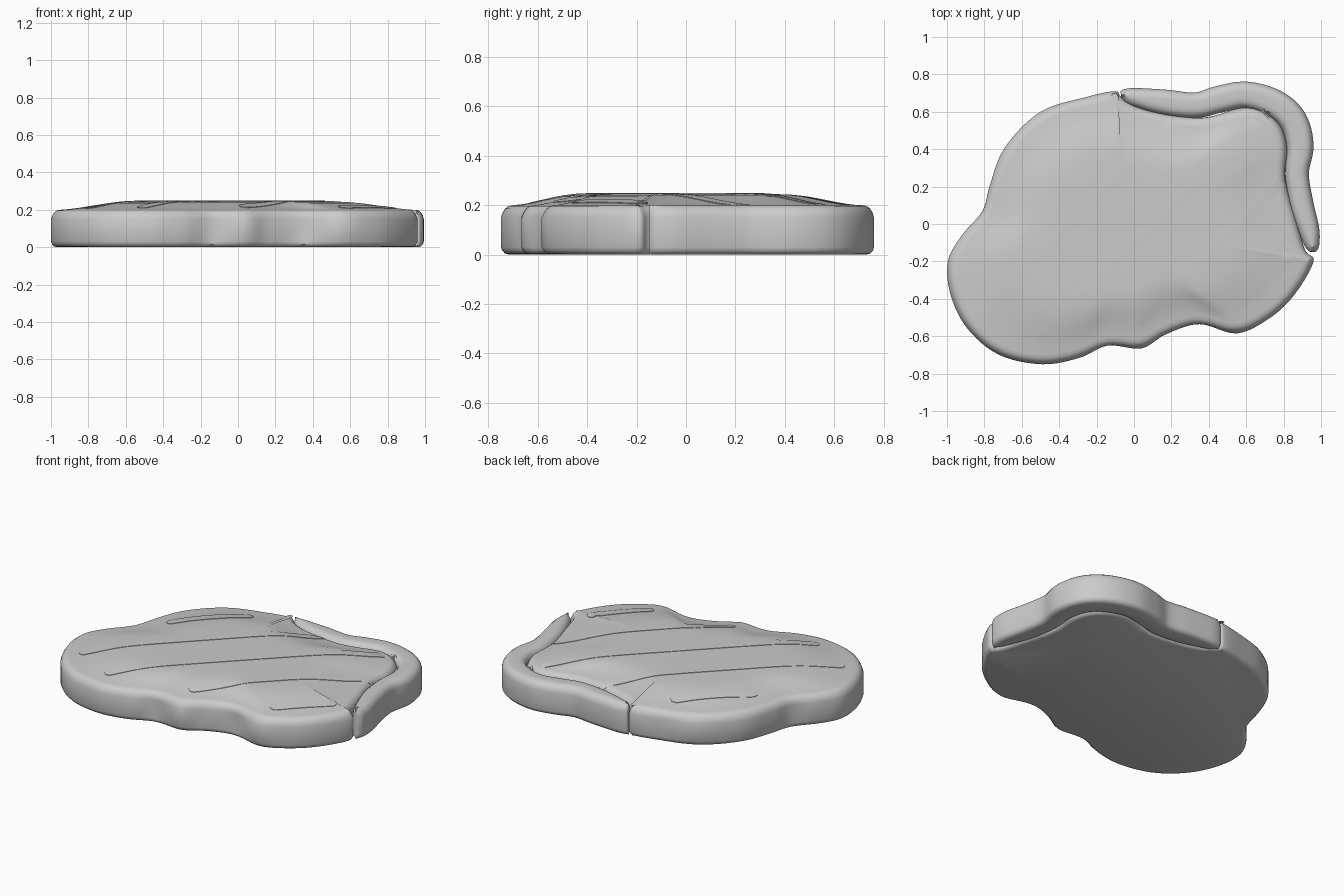
import bpy, bmesh, math
from mathutils import Vector
from mathutils.bvhtree import BVHTree

cube = bpy.data.objects.get("Cube")
if cube:
    bpy.data.objects.remove(cube, do_unlink=True)

grey = bpy.data.materials.new("plain grey")
grey.use_nodes = True
grey.diffuse_color = (0.6, 0.6, 0.6, 1)
grey.node_tree.nodes["Principled BSDF"].inputs["Base Color"].default_value = (0.6, 0.6, 0.6, 1)


def finish(name, bm):
    bmesh.ops.recalc_face_normals(bm, faces=bm.faces[:])
    mesh = bpy.data.meshes.new(name)
    bm.to_mesh(mesh)
    mesh.materials.append(grey)
    ob = bpy.data.objects.new(name, mesh)
    bpy.context.collection.objects.link(ob)
    bpy.ops.object.select_all(action='DESELECT')
    ob.select_set(True)
    bpy.context.view_layer.objects.active = ob
    bpy.ops.object.shade_smooth_by_angle(angle=math.radians(40))
    return ob


def spline(points, closed, steps):
    """Catmull-Rom curve through the points."""
    pts = [Vector(p) for p in points]
    n = len(pts)
    pick = (lambda i: pts[i % n]) if closed else (lambda i: pts[max(0, min(n - 1, i))])
    out = []
    for i in range(n if closed else n - 1):
        a, b, c, d = (pick(i + k) for k in (-1, 0, 1, 2))
        for s in range(steps):
            t = s / steps
            out.append(b + (c - a) * t / 2 + (a - b * 2.5 + c * 2 - d / 2) * t * t
                       + (b * 1.5 - a / 2 - c * 1.5 + d / 2) * t ** 3)
    if not closed:
        out.append(pts[-1])
    return out


def loft(rings, cap=True):
    """Bridge closed rings of equal size and cap both ends."""
    bm = bmesh.new()
    rows = [[bm.verts.new(p) for p in r] for r in rings]
    n = len(rows[0])
    for r, q in zip(rows, rows[1:]):
        for i in range(n):
            bm.faces.new((r[i], r[(i + 1) % n], q[(i + 1) % n], q[i]))
    bm.faces.new(rows[0])
    bm.faces.new(rows[-1])
    return bm


# Rounded edge: inset and height from bottom to top
EDGE = [(0.03, 0), (0.014, 0.005), (0.004, 0.016), (0, 0.03), (0, 0.15),
        (0.005, 0.17), (0.015, 0.186), (0.03, 0.197), (0.05, 0.2)]

# Meat slab
OUTLINE = [(-.1, .71), (-.25, .68), (-.5, .6), (-.69, .41), (-.77, .21), (-.81, .07),
           (-.92, -.06), (-.995, -.2), (-.98, -.38), (-.89, -.56), (-.72, -.7),
           (-.49, -.75), (-.29, -.715), (-.14, -.65), (.04, -.665), (.17, -.59),
           (.35, -.535), (.55, -.585), (.73, -.5), (.86, -.375), (.96, -.2),
           (.915, -.14), (.87, .02), (.81, .24), (.82, .4), (.78, .53), (.68, .61),
           (.57, .62), (.38, .57), (.18, .585), (.02, .625), (-.07, .68)]
base = spline(OUTLINE, True, 6)


def inset(ring, dist):
    """Move a counter-clockwise ring inwards in small smoothed steps."""
    n = len(ring)
    for _ in range(4 if dist else 0):
        moved = []
        for i in range(n):
            t = (ring[(i + 1) % n] - ring[i - 1]).normalized()
            moved.append(ring[i] + Vector((-t.y, t.x)) * dist / 4)
        ring = [moved[i] * 0.6 + (moved[i - 1] + moved[(i + 1) % n]) * 0.2 for i in range(n)]
    return ring


rings = [[(p.x, p.y, z) for p in inset(base, d)] for d, z in EDGE]
rim = inset(base, 0.05)
centre = Vector((-0.05, -0.03))
for s, z in ((.95, .204), (.88, .212), (.8, .224), (.72, .235), (.64, .242),
             (.55, .245), (.35, .246), (.12, .246)):
    rings.append([(*(centre + (p - centre) * s), z) for p in rim])
meat_bm = loft(rings)
surface = BVHTree.FromBMesh(meat_bm)
finish("meat_slab", meat_bm)

# Fat strip: centre line x, y and half width
STRIP = [(-.07, .69, .015), (-.055, .69, .032), (0, .678, .05), (.17, .65, .068),
         (.33, .635, .068), (.46, .668, .072), (.6, .69, .071), (.75, .645, .075),
         (.85, .555, .075), (.888, .42, .072), (.872, .27, .063), (.895, .11, .064),
         (.935, -.03, .056), (.952, -.11, .04), (.955, -.14, .025), (.955, -.15, .012)]
path = spline(STRIP, False, 6)
sections = []
for i, p in enumerate(path):
    t = path[min(i + 1, len(path) - 1)] - path[max(i - 1, 0)]
    side = Vector((-t.y, t.x)).normalized()
    half = [(max(p.z - d, p.z * 0.1), z) for d, z in EDGE]
    profile = half + [(-w, z) for w, z in reversed(half)]
    sections.append([(p.x + side.x * w, p.y + side.y * w, z) for w, z in profile])
finish("fat_strip", loft(sections))


# Grill marks: thin plates that follow the top of the meat
def grill_mark(name, start, end, radius):
    a, b = Vector(start), Vector(end)
    along = (b - a).normalized()
    across = Vector((-along.y, along.x))
    length = (b - a).length
    stops = [radius * (1 - math.cos(k * math.pi / 10)) for k in range(1, 6)]
    stops += [radius + (length - 2 * radius) * k / 24 for k in range(1, 24)]
    stops += [length - s for s in reversed(stops[:5])]
    sections = []
    for s in stops:
        e = max(radius - min(s, length - s), 0)
        w = math.sqrt(radius ** 2 - e ** 2)
        section = []
        for sign, lift in ((1, -.003), (1, .003), (0, .004), (-1, .003), (-1, -.003)):
            q = a + along * s + across * w * sign
            hit = surface.ray_cast(Vector((q.x, q.y, 1)), Vector((0, 0, -1)))[0]
            section.append((q.x, q.y, (hit.z if hit else .19) + lift))
        sections.append(section)
    finish(name, loft(sections))


MARKS = [((-.63, .16), (-.26, .53), .042), ((-.82, -.47), (.23, .57), .033),
         ((-.53, -.62), (.72, .61), .034), ((.015, -.53), (.8, .25), .033),
         ((.545, -.45), (.83, -.165), .04)]
for i, (start, end, radius) in enumerate(MARKS):
    grill_mark(f"grill_mark_{i + 1}", start, end, radius)
